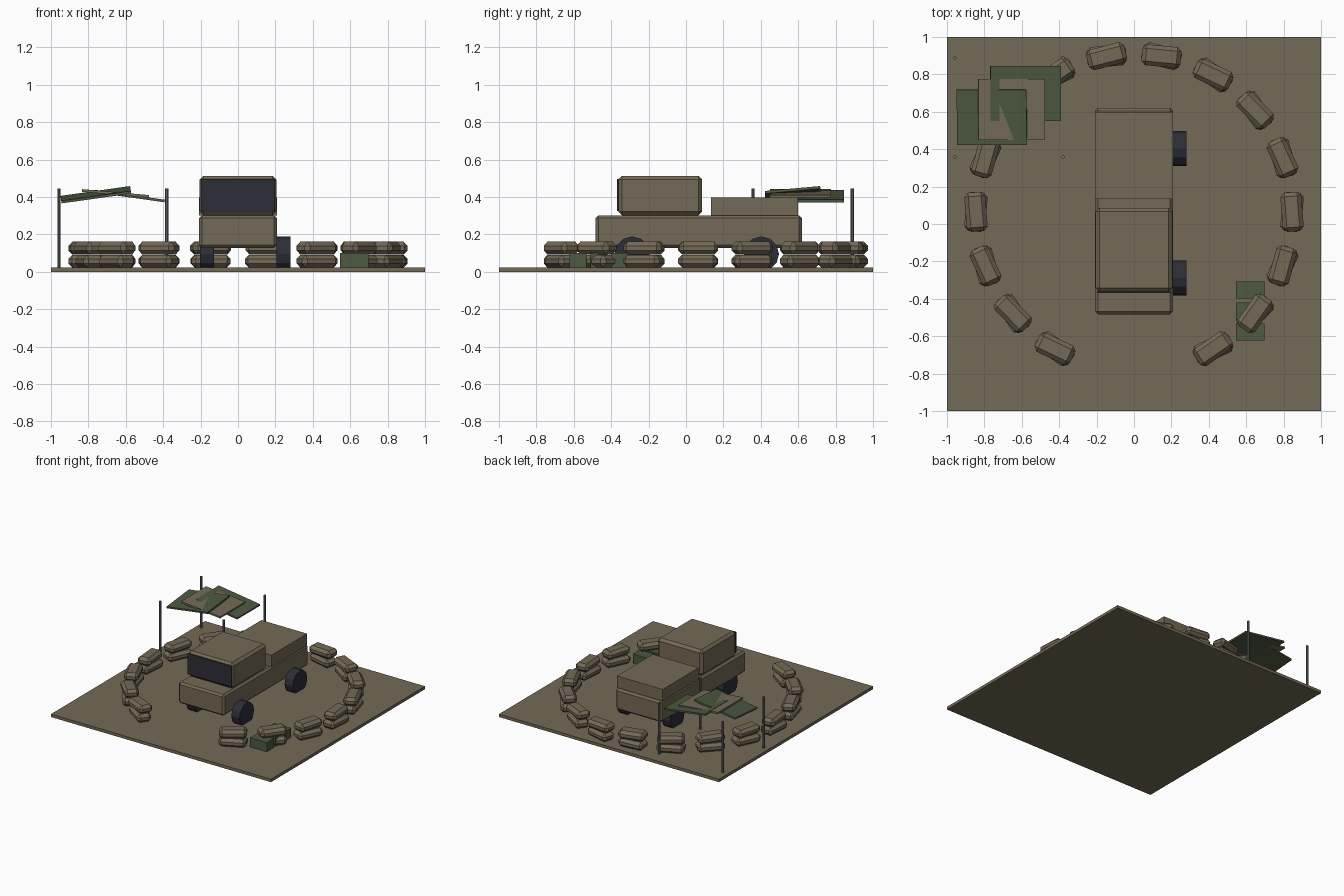
import bpy, math
from mathutils import Matrix

if "Cube" in bpy.data.objects:
    bpy.data.objects.remove(bpy.data.objects["Cube"])


def material(name, rgb):
    m = bpy.data.materials.new(name)
    m.diffuse_color = (*rgb, 1)
    m.use_nodes = True
    m.node_tree.nodes["Principled BSDF"].inputs["Base Color"].default_value = m.diffuse_color
    return m


TAN = material("tan", (0.175, 0.143, 0.092))
GREEN = material("olive green", (0.075, 0.100, 0.052))
DARK = material("dark rubber", (0.026, 0.026, 0.038))
GREY = material("steel grey", (0.15, 0.155, 0.175))


def finish(name, mat, bevel=0):
    ob = bpy.context.object
    ob.name = name
    ob.data.materials.append(mat)
    if bevel:
        mod = ob.modifiers.new("chamfer", "BEVEL")
        mod.width = bevel
        mod.segments = 1
        mod.limit_method = "NONE"
    return ob


def box(name, mat, center, size, rot=(0, 0, 0), bevel=0):
    bpy.ops.mesh.primitive_cube_add(size=1, location=center, rotation=rot)
    ob = bpy.context.object
    ob.data.transform(Matrix.Diagonal((*size, 1)))
    return finish(name, mat, bevel)


def span(name, mat, x, y, z, bevel=0):
    """Box given by its extents on each axis."""
    axes = (x, y, z)
    return box(name, mat, [(a + b) / 2 for a, b in axes], [b - a for a, b in axes], bevel=bevel)


def cylinder(name, mat, center, radius, depth, sides, rot=(0, 0, 0)):
    bpy.ops.mesh.primitive_cylinder_add(vertices=sides, radius=radius, depth=depth,
                                        location=center, rotation=rot)
    return finish(name, mat)


# Ground slab
span("ground_slab", TAN, (-1, 1), (-1, 1), (0, 0.024))

# Truck
span("truck_hull", TAN, (-0.208, 0.208), (-0.483, 0.62), (0.128, 0.302), 0.015)
span("truck_cab", TAN, (-0.205, 0.205), (-0.362, 0.086), (0.302, 0.513), 0.02)
span("windshield", DARK, (-0.198, 0.198), (-0.37, -0.361), (0.326, 0.497))
span("cargo_bed", TAN, (-0.208, 0.208), (0.135, 0.60), (0.300, 0.397))

# Wheels: outside the hull on the right, tucked under it on the left
for x in (-0.166, 0.244):
    for y in (-0.288, 0.403):
        cylinder("wheel", DARK, (x, y, 0.095), 0.094, 0.075, 12, (0, math.pi / 2, 0))

# Sandbag ring, two layers, open at the front
for deg in range(0, 360, 20):
    if deg in (260, 280):
        continue
    a = math.radians(deg)
    for layer, twist in enumerate((-0.08, 0.08)):
        box("sandbag", TAN,
            (0.845 * math.cos(a), 0.065 + 0.845 * math.sin(a), 0.057 + 0.07 * layer),
            (0.112, 0.21, 0.068), (0, 0, a + twist), 0.022)

# Ammunition crates
for y in (-0.353, -0.465, -0.578):
    box("crate", GREEN, (0.622, y, 0.06), (0.152, 0.09, 0.08))

# Shelter poles
for x in (-0.957, -0.38):
    for y in (0.358, 0.888):
        cylinder("shelter_pole", GREY, (x, y, 0.234), 0.009, 0.424, 8)

# Overlapping tilted shelter sheets
box("sheet_left", GREEN, (-0.76, 0.57, 0.412), (0.376, 0.297, 0.014), (0.09, -0.14, 0))
box("sheet_right", GREEN, (-0.58, 0.698, 0.405), (0.380, 0.295, 0.014), (0, 0.14, 0))
box("sheet_middle", TAN, (-0.655, 0.612, 0.419), (0.358, 0.325, 0.014), (0, 0.088, 0))
